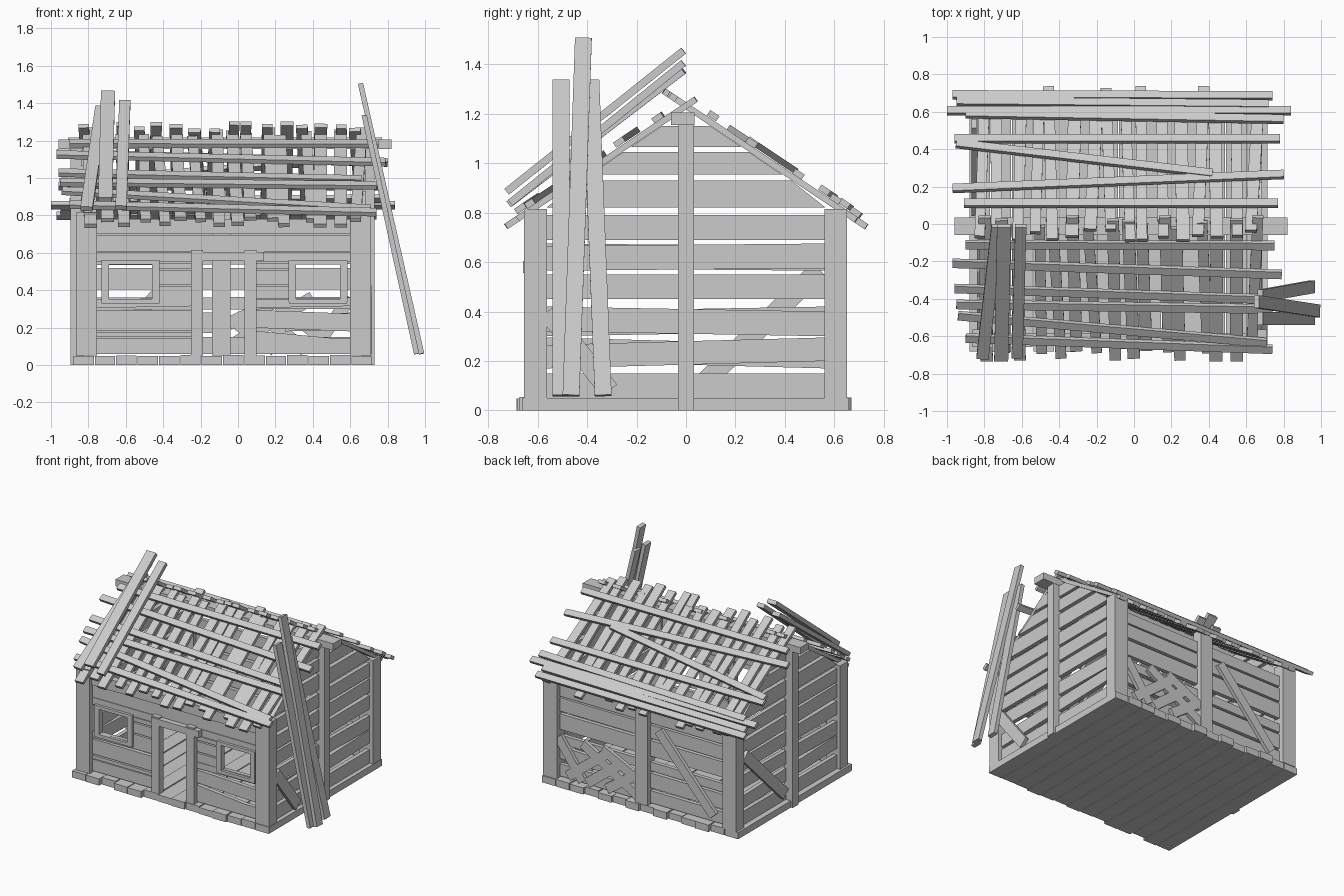
import bpy, random
from mathutils import Vector, Matrix

random.seed(4)
R = random.uniform


def mesh(name, verts, faces):
    me = bpy.data.meshes.new(name)
    me.from_pydata([tuple(v) for v in verts], [], faces)
    me.update()
    ob = bpy.data.objects.new(name, me)
    bpy.context.collection.objects.link(ob)
    return ob


HEX = [(0, 3, 2, 1), (4, 5, 6, 7), (0, 1, 5, 4), (1, 2, 6, 5), (2, 3, 7, 6), (3, 0, 4, 7)]


def plank(name, p, q, width, thick, normal):
    """Straight board from p to q, with its broad face along normal."""
    p, q, n = Vector(p), Vector(q), Vector(normal)
    d = (q - p).normalized()
    n = (n - d * n.dot(d)).normalized()
    s = n.cross(d) * width / 2
    n = n * thick / 2
    return mesh(name, [p - s - n, p + s - n, p + s + n, p - s + n,
                       q - s - n, q + s - n, q + s + n, q - s + n], HEX)


def box(name, x0, x1, y0, y1, z0, z1):
    return mesh(name, [(x0, y0, z0), (x1, y0, z0), (x1, y1, z0), (x0, y1, z0),
                       (x0, y0, z1), (x1, y0, z1), (x1, y1, z1), (x0, y1, z1)], HEX)


def ybox(name, x0, x1, z0, z1, y, t=0.03, tilt=0.0):
    """Board in a front/back wall; tilt raises its right end."""
    v = [(x0, z0), (x1, z0 + tilt), (x1, z1 + tilt), (x0, z1)]
    return mesh(name, [(a, y + t / 2, b) for a, b in v] + [(a, y - t / 2, b) for a, b in v], HEX)


# Floor planks
for i in range(14):
    x = -0.88 + i * 1.6 / 14
    box("floor_plank", x, x + 0.109, -0.67 + R(-.02, .015), 0.66 + R(-.015, .015), 0, 0.05 + R(-.004, .004))

# Corner posts
for x0, x1 in ((-0.865, -0.755), (0.6, 0.712)):
    for y0 in (-0.655, 0.56):
        box("corner_post", x0, x1, y0, y0 + 0.092, 0.05, 0.815)

# Gable centre posts and ridge beam
for x in (-0.86, 0.695):
    box("gable_post", x - 0.035, x + 0.035, -0.033, 0.033, 0, 1.2)
box("ridge_beam", -0.96, 0.82, -0.06, 0.035, 1.155, 1.205)

# Gable boards, trimmed to the roof slope
rows = [(.05, .15, 0, 0), (.17, .265, 0, .03), (.31, .41, .01, -.01), (.45, .55, 0, 0), (.565, .665, 0, .01),
        (.69, .79, 0, 0), (.82, .93, 0, 0), (.955, 1.045, 0, 0), (1.065, 1.15, 0, 0)]
for x, f in ((-0.825, -1), (0.67, 1)):
    for a, b, l, r in rows:
        w0 = min(.565, (1.215 - a) / .67)
        w1 = min(.565, (1.215 - b) / .67)
        if f < 0:
            l, r = r, l
        v = [(-w0, a + l), (w0, a + r), (w1, b + r), (-w1, b + l)]
        mesh("gable_board", [(x - .015, y, z) for y, z in v] + [(x + .015, y, z) for y, z in v], HEX)
plank("gable_brace", (-.855, .07, .11), (-.855, .54, .57), .08, .025, (1, 0, 0))
plank("gable_brace", (.70, -.56, .4), (.70, -.31, .08), .08, .025, (1, 0, 0))

# Front wall boards around door and windows
FY = -0.605
ybox("front_top_beam", -.755, .6, .7, .78, -.61, .05)
ybox("front_board", -.755, .6, .605, .695, FY)
for x0, x1 in ((-.755, -.22), (.07, .6)):
    ybox("front_board", x0, x1, .55, .602, FY)
    ybox("front_board", x0, x1, .305, .35, FY, tilt=.01)
    ybox("front_board", x0, x1, .06, .145, FY, tilt=0)
ybox("front_board", -.755, -.22, .185, .295, FY)
ybox("front_board", -.755, -.22, .15, .175, FY)
ybox("front_board", .07, .6, .2, .295, FY, tilt=-.02)
ybox("front_board", .07, .6, .12, .185, FY, tilt=-.05)
for x0, x1 in ((-.42, -.22), (.07, .27)):
    ybox("front_short_board", x0, x1, .43, .505, FY)
    ybox("front_short_board", x0, x1, .515, .545, FY)
    ybox("front_short_board", x0, x1, .355, .42, FY)
for x in (-.71, -.44, .29, .565):
    ybox("window_frame_side", x - .02, x + .02, .34, .56, -.62, .04)
for x in (-.575, .4275):
    for z in (.34, .55):
        ybox("window_frame_rail", x - .155, x + .155, z - .012, z + .012, -.62, .04)
for x in (-.218, .067):
    ybox("door_post", x - .032, x + .032, .05, .615, -.63, .05)
ybox("door_header", -.25, .14, .555, .605, -.64, .04)

# Back wall boards, post and braces
BY = 0.6
box("back_post", -.14, -.04, .57, .65, .05, .815)
for a, b, t in ((.06, .15, 0), (.295, .36, .005), (.405, .52, 0), (.535, .635, .005), (.65, .73, 0)):
    ybox("back_board", -.76, .605, a, b, BY, tilt=t)
ybox("back_board", -.76, -.08, .17, .28, BY)
ybox("back_board", .25, .605, .18, .27, BY, tilt=.01)
for x0, z0, x1, z1 in ((-.22, .62, -.67, .11), (.6, .36, .4, .08), (.4, .36, -.06, .09), (.24, .36, -.05, .22),
                       (.52, .09, .2, .34), (.36, .08, .08, .3), (.2, .08, .0, .22)):
    plank("back_brace", (x0, .63, z0), (x1, .63, z1), .07, .025, (0, 1, 0))


# Roof: planks running down each slope, then slats across them
def slope(x, y, s, off):
    return (x, y, 1.232 - .67 * s * y + off)


for s in (1, -1):
    n = (0, .67 * s, 1)
    for i in range(16):
        x = -.82 + i * .098 + R(-.015, .015)
        if s > 0:
            top, low = R(-.1, -.03), R(.68, .745)
        else:
            top, low = R(-.03, .03), R(.67, .735)
        plank("roof_plank", slope(x + R(-.02, .02), top * (s if s > 0 else -s), s, 0) if s > 0
              else slope(x + R(-.02, .02), -top if i % 5 else .04, s, 0),
              slope(x + R(-.03, .03), s * low, s, 0), R(.055, .07), .025, n)
back = [(-.97, .69, .74, .685), (-.95, .655, .72, .64), (-1, .605, .84, .605), (-.9, .59, .8, .56),
        (-.96, .455, .78, .455), (-.95, .43, .42, .27), (-.97, .19, .80, .265), (-.91, .11, .77, .11)]
front = [(-.9, -.11, .75, -.115), (-.97, -.21, .79, -.27), (-.96, -.345, .66, -.40),
         (-.95, -.43, .74, -.455), (-.94, -.49, .71, -.635), (-.90, -.61, .74, -.67)]
for s, slats in ((1, back), (-1, front)):
    for k, (x0, y0, x1, y1) in enumerate(slats):
        plank("roof_slat", slope(x0, y0, s, .028 + .006 * (k % 2)), slope(x1, y1, s, .028 + .006 * (k % 2)),
              .045, .025, (0, .67 * s, 1))

# Loose planks lying on the roof
for x0, y0, z0, x1, y1, z1, w in ((-.71, -.725, .885, -.695, -.01, 1.455, .075),
                                  (-.625, -.71, .84, -.605, -.01, 1.405, .06),
                                  (-.81, -.715, .835, -.73, -.01, 1.375, .065)):
    plank("loose_roof_plank", (x0, y0, z0), (x1, y1, z1), w, .03, (0, -.67, 1))

# Planks leaning against the right side
for y0, y1, x0, x1, z1 in ((-.505, -.505, .955, .675, 1.335), (-.465, -.415, .982, .655, 1.505),
                           (-.335, -.385, .955, .675, 1.335)):
    plank("leaning_plank", (x0, y0, .06), (x1, y1, z1), .068, .028, (1, 0, .22))
